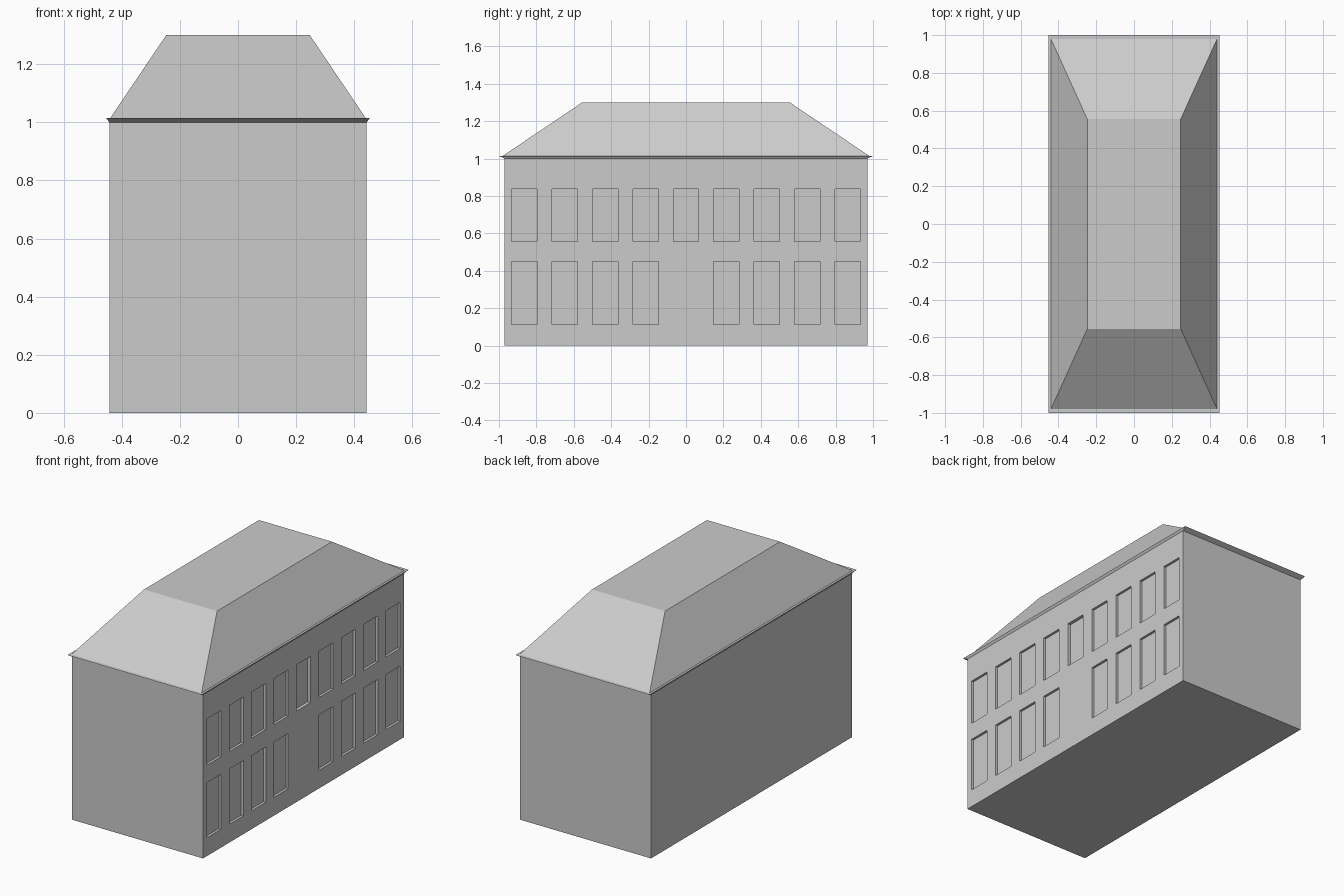
import bpy, bmesh

if "Cube" in bpy.data.objects:
    bpy.data.objects.remove(bpy.data.objects["Cube"])


def loft(name, rings):
    """Closed solid through stacked rectangles (half_x, half_y, z)."""
    bm = bmesh.new()
    loops = [[bm.verts.new((sx * hx, sy * hy, z))
              for sx, sy in ((-1, -1), (1, -1), (1, 1), (-1, 1))]
             for hx, hy, z in rings]
    for a, b in zip(loops, loops[1:]):
        for i in range(4):
            j = (i + 1) % 4
            bm.faces.new((a[i], a[j], b[j], b[i]))
    bm.faces.new(loops[0][::-1])
    bm.faces.new(loops[-1])
    mesh = bpy.data.meshes.new(name)
    bm.to_mesh(mesh)
    bm.free()
    obj = bpy.data.objects.new(name, mesh)
    bpy.context.collection.objects.link(obj)
    return obj


HX, HY = 0.443, 0.97

# Main block, flared eave and flat-topped hipped roof
walls = loft("walls", [(HX, HY, 0), (HX, HY, 1.0)])
loft("eave", [(HX, HY, 1.0), (0.453, 1.0, 1.014)])
loft("roof", [(0.44, 0.98, 1.014), (0.247, 0.555, 1.30)])

# Window recesses on the right wall; the ground floor has no middle window
bm = bmesh.new()
for z0, z1, skip_middle in ((0.112, 0.449, True), (0.556, 0.838, False)):
    for i in range(-4, 5):
        if skip_middle and i == 0:
            continue
        depth = 0.02 if i == 0 else 0.015
        box = bmesh.ops.create_cube(bm, size=1)["verts"]
        bmesh.ops.scale(bm, verts=box, vec=(2 * depth, 0.136, z1 - z0))
        bmesh.ops.translate(bm, verts=box, vec=(HX, i * 0.2162, (z0 + z1) / 2))
mesh = bpy.data.meshes.new("window_cutters")
bm.to_mesh(mesh)
bm.free()
cutters = bpy.data.objects.new("window_cutters", mesh)
bpy.context.collection.objects.link(cutters)
cutters.hide_render = True
cutters.display_type = 'WIRE'

cut = walls.modifiers.new("window_recesses", 'BOOLEAN')
cut.operation = 'DIFFERENCE'
cut.solver = 'EXACT'
cut.object = cutters
